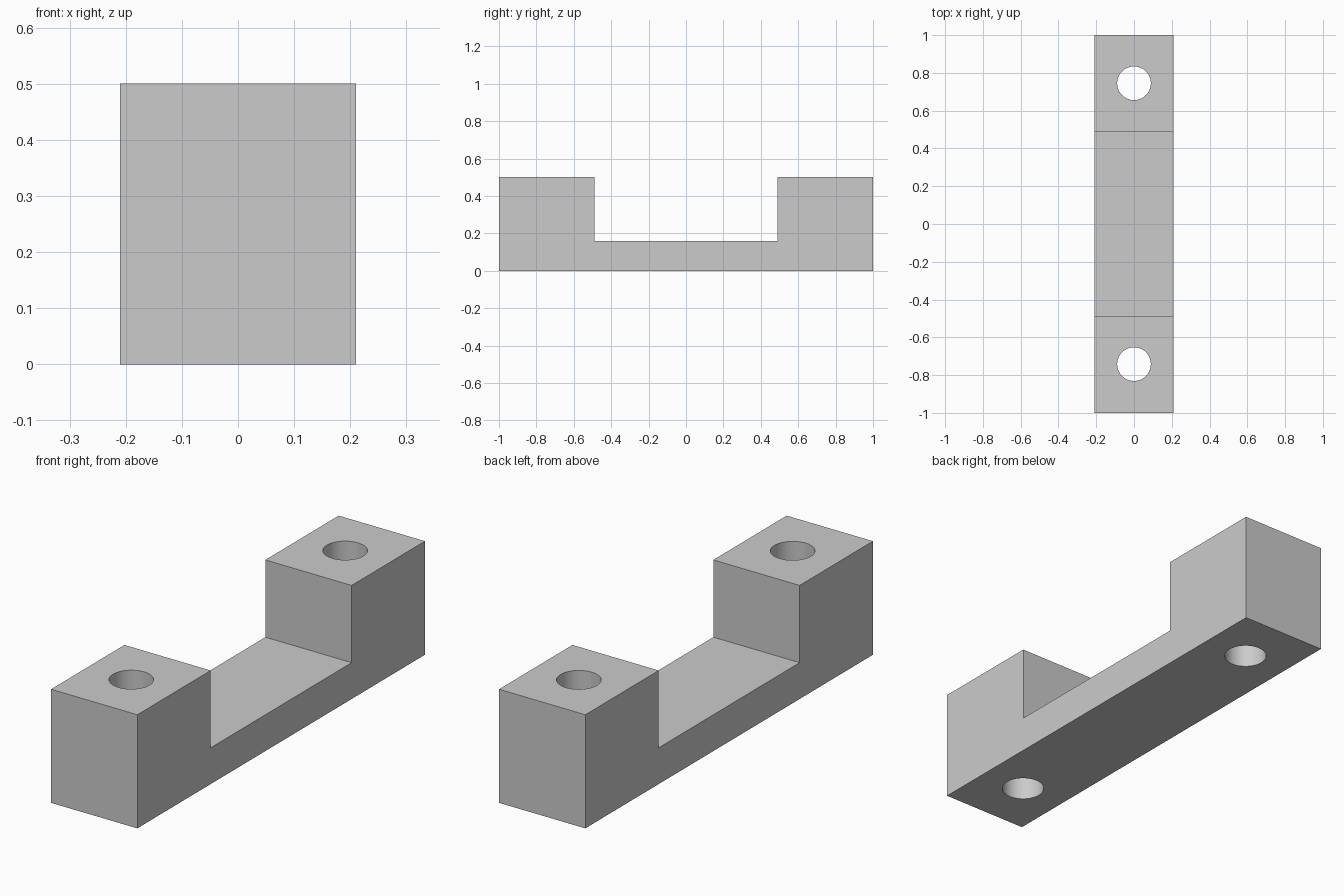
import bpy
import bmesh
import math

cube = bpy.data.objects.get("Cube")
if cube:
    bpy.data.objects.remove(cube, do_unlink=True)

HALF_WIDTH = 0.21
HOLE_RADIUS = 0.089

# Single plain grey
grey = bpy.data.materials.new("plain_grey")
grey.use_nodes = True
colour = (0.6, 0.6, 0.6, 1)
grey.diffuse_color = colour
grey.node_tree.nodes["Principled BSDF"].inputs["Base Color"].default_value = colour

# Bracket body: U-shaped side profile extruded across the width
profile = [(-1, 0), (1, 0), (1, 0.5), (0.49, 0.5),
           (0.49, 0.16), (-0.49, 0.16), (-0.49, 0.5), (-1, 0.5)]
bm = bmesh.new()
face = bm.faces.new([bm.verts.new((-HALF_WIDTH, y, z)) for y, z in profile])
side = bmesh.ops.extrude_face_region(bm, geom=[face])
moved = [v for v in side["geom"] if isinstance(v, bmesh.types.BMVert)]
bmesh.ops.translate(bm, verts=moved, vec=(2 * HALF_WIDTH, 0, 0))
bmesh.ops.recalc_face_normals(bm, faces=bm.faces)
mesh = bpy.data.meshes.new("mounting_bracket")
bm.to_mesh(mesh)
bm.free()
mesh.materials.append(grey)
bracket = bpy.data.objects.new("mounting_bracket", mesh)
bpy.context.collection.objects.link(bracket)

# Vertical bolt holes through both end blocks
for name, y in (("front_hole_cutter", -0.742), ("back_hole_cutter", 0.745)):
    bpy.ops.mesh.primitive_cylinder_add(vertices=64, radius=HOLE_RADIUS,
                                        depth=1, location=(0, y, 0.25))
    cutter = bpy.context.object
    cutter.name = name
    cutter.data.materials.append(grey)
    cutter.hide_render = True
    cutter.hide_set(True)
    cut = bracket.modifiers.new(name, 'BOOLEAN')
    cut.operation = 'DIFFERENCE'
    cut.solver = 'EXACT'
    cut.object = cutter

# Bake the cuts, then drop the cutters
bpy.ops.object.select_all(action='DESELECT')
bracket.select_set(True)
bpy.context.view_layer.objects.active = bracket
for modifier in list(bracket.modifiers):
    cutter = modifier.object
    bpy.ops.object.modifier_apply(modifier=modifier.name)
    bpy.data.objects.remove(cutter, do_unlink=True)

# Smooth hole walls, crisp block edges
bpy.ops.object.shade_smooth_by_angle(angle=math.radians(30))
